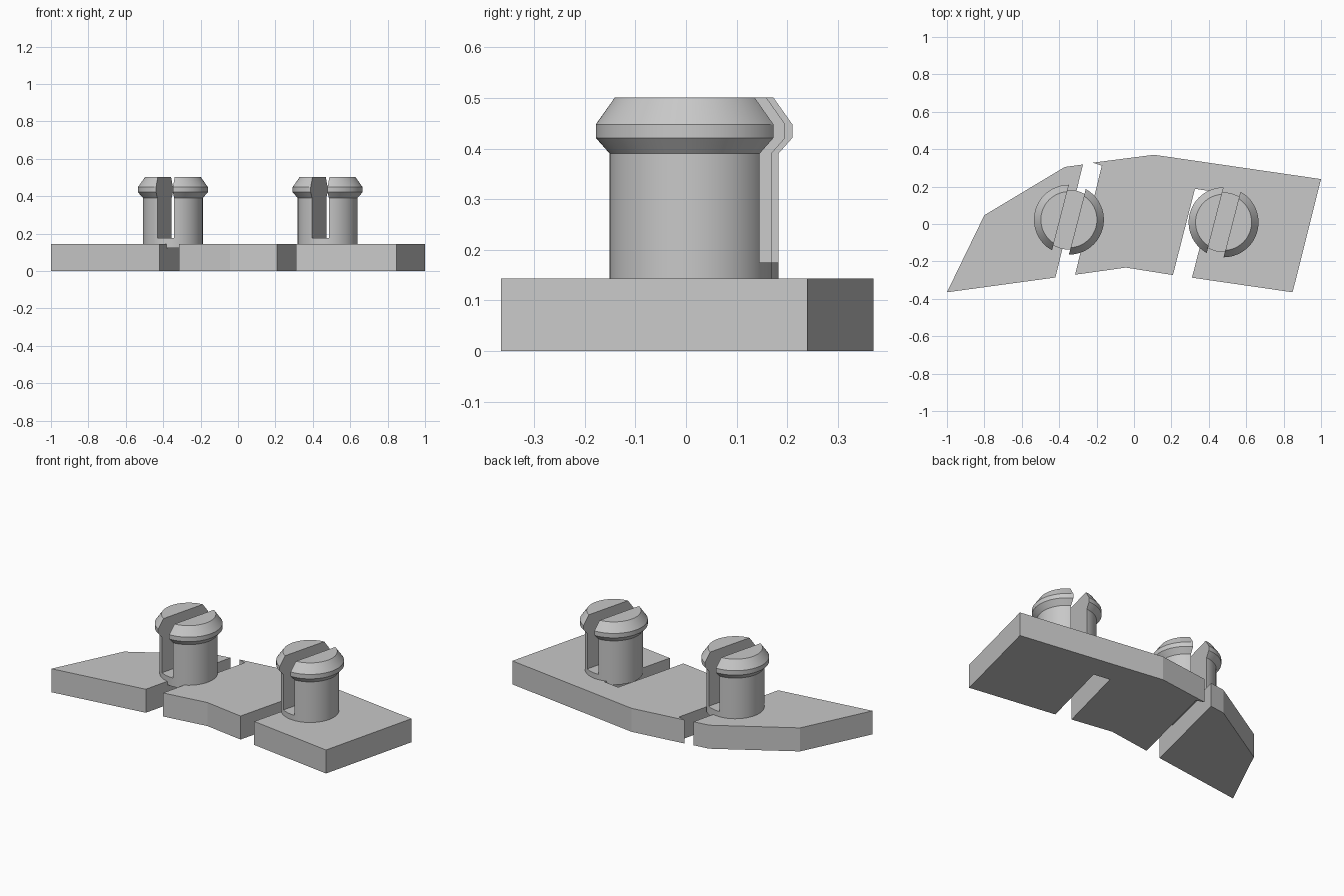
import bpy
import bmesh
import math
from mathutils import Matrix

if "Cube" in bpy.data.objects:
    bpy.data.objects.remove(bpy.data.objects["Cube"])

grey = bpy.data.materials.new("light grey")
grey.diffuse_color = (0.58, 0.58, 0.58, 1)
grey.use_nodes = True
grey.node_tree.nodes["Principled BSDF"].inputs["Base Color"].default_value = grey.diffuse_color

BASE_TOP = 0.143
TILT = -math.atan2(0.25, 0.97)  # slots lean towards +x at the back


def add_object(name, bm):
    bmesh.ops.recalc_face_normals(bm, faces=bm.faces)
    mesh = bpy.data.meshes.new(name)
    bm.to_mesh(mesh)
    bm.free()
    mesh.materials.append(grey)
    obj = bpy.data.objects.new(name, mesh)
    bpy.context.collection.objects.link(obj)
    return obj


def plate(name, outline):
    """Flat plate extruded up from the ground."""
    bm = bmesh.new()
    face = bm.faces.new([bm.verts.new((x, y, 0)) for x, y in outline])
    top = bmesh.ops.extrude_face_region(bm, geom=[face])
    verts = [v for v in top["geom"] if isinstance(v, bmesh.types.BMVert)]
    bmesh.ops.translate(bm, vec=(0, 0, BASE_TOP), verts=verts)
    return add_object(name, bm)


def slotted_peg(name, cx, cy):
    """Round peg with a bevelled head, split by a slot along its axis."""
    profile = [(0.16, 0.123), (0.16, 0.39), (0.187, 0.421),
               (0.187, 0.448), (0.15, 0.501)]
    n = 64
    bm = bmesh.new()
    rings = [[bm.verts.new((cx + r * math.cos(2 * math.pi * i / n),
                            cy + r * math.sin(2 * math.pi * i / n), z))
              for i in range(n)] for r, z in profile]
    for a, b in zip(rings, rings[1:]):
        for i in range(n):
            j = (i + 1) % n
            bm.faces.new((a[i], a[j], b[j], b[i]))
    bm.faces.new(rings[0][::-1])
    bm.faces.new(rings[-1])
    peg = add_object(name, bm)

    # Slot cutter
    bm = bmesh.new()
    bmesh.ops.create_cube(bm, size=1, matrix=(
        Matrix.Translation((cx, cy, 0.175 + 0.25))
        @ Matrix.Rotation(TILT, 4, 'Z')
        @ Matrix.Diagonal((0.093, 0.6, 0.5, 1))))
    cutter = add_object("slot_cutter", bm)
    cutter.hide_render = True
    mod = peg.modifiers.new("slot", 'BOOLEAN')
    mod.operation = 'DIFFERENCE'
    mod.solver = 'EXACT'
    mod.object = cutter

    bpy.ops.object.select_all(action='DESELECT')
    peg.select_set(True)
    bpy.context.view_layer.objects.active = peg
    bpy.ops.object.modifier_apply(modifier=mod.name)
    bpy.data.objects.remove(cutter)
    bpy.ops.object.shade_smooth_by_angle(angle=math.radians(25))
    return peg


# Base: left wing, and main body with an open notch
plate("left_plate", [(-1, -0.365), (-0.42, -0.286), (-0.273, 0.318),
                     (-0.37, 0.305), (-0.80, 0.047)])
plate("main_plate", [(-0.315, -0.271), (-0.043, -0.233), (0.208, -0.273),
                     (0.326, 0.188), (0.428, 0.173), (0.31, -0.287),
                     (0.848, -0.365), (1.0, 0.24), (0.107, 0.37),
                     (-0.22, 0.328), (-0.172, 0.312)])

# Pegs
slotted_peg("left_peg", -0.348, 0.023)
slotted_peg("right_peg", 0.479, 0.009)
